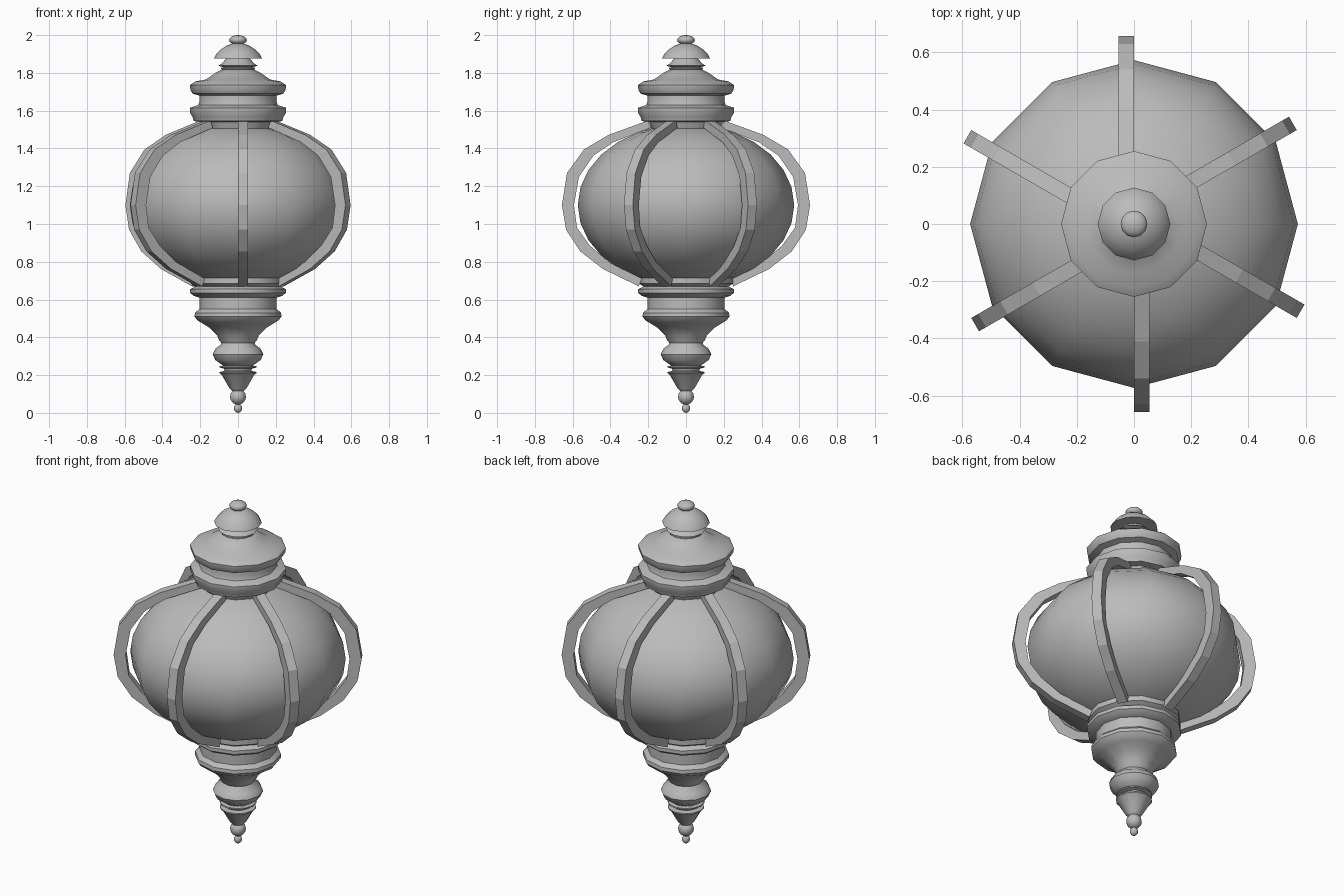
import bpy
import bmesh
from math import sin, cos, pi, radians

if "Cube" in bpy.data.objects:
    bpy.data.objects.remove(bpy.data.objects["Cube"], do_unlink=True)

SIDES = 12

metal = bpy.data.materials.new("plain grey")
metal.use_nodes = True
GREY = (0.5, 0.5, 0.5, 1)
metal.diffuse_color = GREY
metal.node_tree.nodes["Principled BSDF"].inputs["Base Color"].default_value = GREY


def finish(bm, name, smooth):
    bmesh.ops.recalc_face_normals(bm, faces=bm.faces)
    mesh = bpy.data.meshes.new(name)
    bm.to_mesh(mesh)
    bm.free()
    mesh.materials.append(metal)
    obj = bpy.data.objects.new(name, mesh)
    bpy.context.collection.objects.link(obj)
    if smooth:
        bpy.ops.object.select_all(action='DESELECT')
        obj.select_set(True)
        bpy.context.view_layer.objects.active = obj
        bpy.ops.object.shade_smooth_by_angle(angle=radians(40))
    return obj


def turned(name, profile):
    """Revolve (radius, height) points around z and cap both ends."""
    bm = bmesh.new()
    rings = []
    for r, z in profile:
        rings.append([bm.verts.new((r * cos(2 * pi * i / SIDES), r * sin(2 * pi * i / SIDES), z))
                      for i in range(SIDES)])
    for low, high in zip(rings, rings[1:]):
        for i in range(SIDES):
            j = (i + 1) % SIDES
            bm.faces.new((low[i], low[j], high[j], high[i]))
    bm.faces.new(rings[0])
    bm.faces.new(rings[-1])
    return finish(bm, name, True)


def ball(name, radius, half_height, z, steps=8):
    """Turned ellipsoid centred at height z."""
    angles = [-pi / 2 + pi * (i + 0.03) / (steps + 0.06) for i in range(steps + 1)]
    return turned(name, [(radius * cos(a), z + half_height * sin(a)) for a in angles])


# Lower finial
ball("bottom_bead", 0.022, 0.024, 0.024)
ball("lower_bead", 0.042, 0.042, 0.085)
turned("lower_cone", [(0.03, 0.115), (0.045, 0.13), (0.085, 0.2), (0.097, 0.21),
                      (0.097, 0.217), (0.07, 0.222), (0.075, 0.235), (0.098, 0.24),
                      (0.098, 0.247), (0.06, 0.255)])
turned("lower_bulb", [(0.06, 0.24), (0.085, 0.255), (0.12, 0.28), (0.134, 0.31),
                      (0.12, 0.34), (0.09, 0.362), (0.085, 0.38)])

# Flared cup and collar beneath the globe
turned("lower_cup", [(0.08, 0.36), (0.1, 0.385), (0.11, 0.41), (0.15, 0.45), (0.19, 0.475),
                     (0.215, 0.49), (0.23, 0.51), (0.228, 0.53), (0.205, 0.55),
                     (0.205, 0.61), (0.235, 0.62), (0.253, 0.635), (0.253, 0.655),
                     (0.225, 0.67), (0.25, 0.685), (0.25, 0.725)])

# Globe
ball("globe", 0.573, 0.43, 1.1, 14)

# Collar and roof above the globe
turned("upper_collar", [(0.175, 1.49), (0.195, 1.54), (0.235, 1.545), (0.24, 1.565),
                        (0.255, 1.59), (0.255, 1.615), (0.21, 1.63), (0.205, 1.645),
                        (0.205, 1.68), (0.24, 1.69), (0.252, 1.71), (0.255, 1.735),
                        (0.225, 1.755), (0.17, 1.765), (0.12, 1.8), (0.08, 1.82)])
turned("upper_rings", [(0.07, 1.81), (0.09, 1.82), (0.09, 1.827), (0.075, 1.83),
                       (0.105, 1.838), (0.085, 1.85), (0.07, 1.868), (0.05, 1.885)])
turned("cap", [(0.127, 1.877), (0.115, 1.9), (0.09, 1.925), (0.06, 1.945), (0.03, 1.955)])
ball("top_bead", 0.047, 0.026, 1.974)

# Ribs: a curved strap swept sideways, set just off the centre line
RIB_WIDTH = 0.054
outer = [(0.2, 1.548), (0.41, 1.472), (0.54, 1.395), (0.63, 1.27), (0.657, 1.1),
         (0.635, 0.97), (0.56, 0.855), (0.44, 0.762), (0.25, 0.67)]
inner = [(0.185, 1.51), (0.385, 1.433), (0.49, 1.362), (0.567, 1.25), (0.593, 1.1),
         (0.577, 0.98), (0.508, 0.885), (0.405, 0.797), (0.234, 0.71)]
for k in range(6):
    bm = bmesh.new()
    rows = [[bm.verts.new((p[0], side, p[1])) for p, side in
             ((o, 0), (o, RIB_WIDTH), (i, RIB_WIDTH), (i, 0))]
            for o, i in zip(outer, inner)]
    for a, b in zip(rows, rows[1:]):
        for i in range(4):
            j = (i + 1) % 4
            bm.faces.new((a[i], a[j], b[j], b[i]))
    bm.faces.new(rows[0])
    bm.faces.new(rows[-1])
    rib = finish(bm, f"rib_{k + 1}", False)
    rib.rotation_euler.z = radians(30 + 60 * k)
